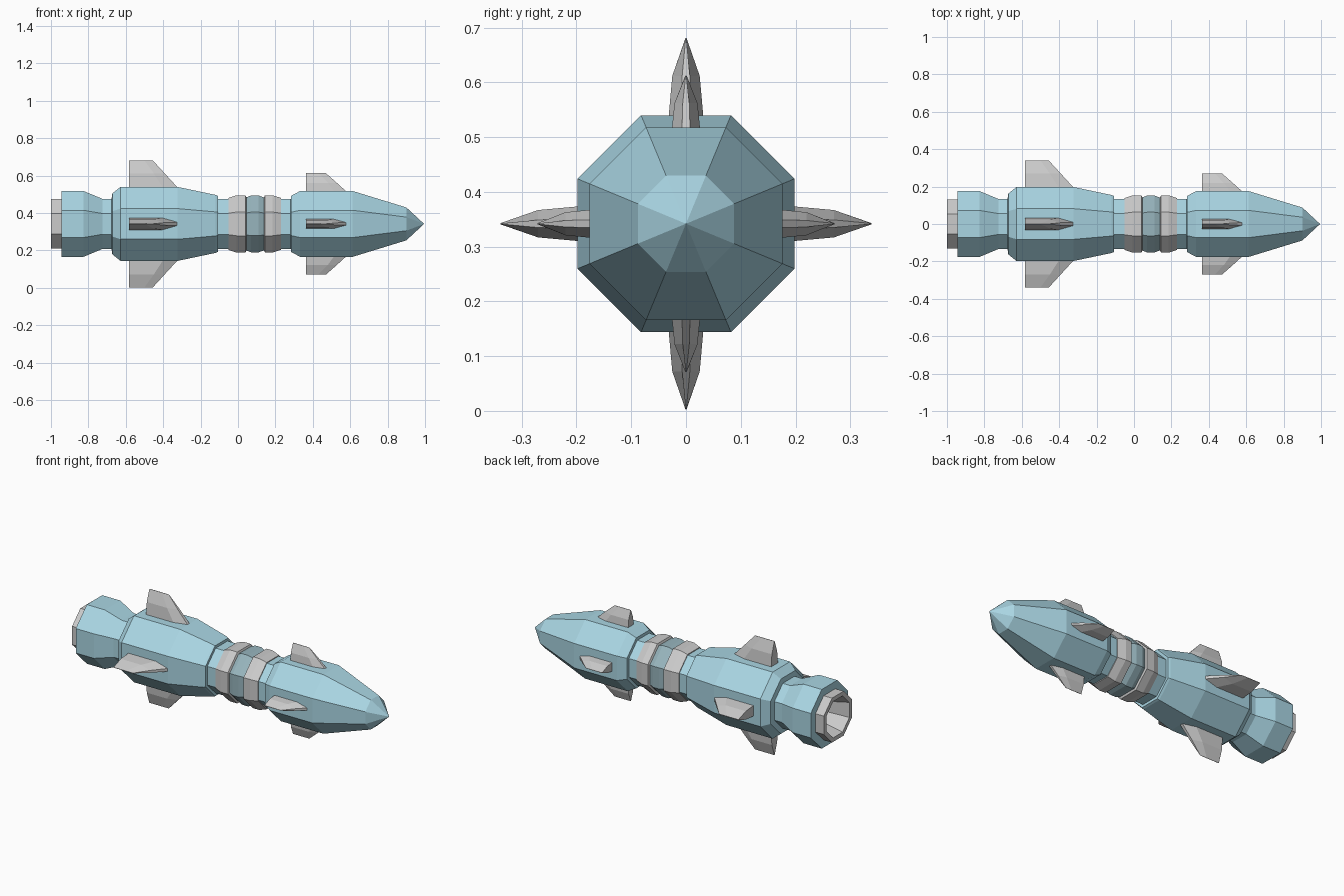
import bpy
from math import pi, cos, sin, tan
from mathutils import Matrix

if "Cube" in bpy.data.objects:
    bpy.data.objects.remove(bpy.data.objects["Cube"])

CZ = 0.342   # height of the long axis
SIDES = 8


def material(name, rgb):
    m = bpy.data.materials.new(name)
    m.diffuse_color = (*rgb, 1)
    m.use_nodes = True
    m.node_tree.nodes["Principled BSDF"].inputs["Base Color"].default_value = m.diffuse_color
    return m


BLUE = material("blue paint", (0.40, 0.67, 0.77))
TEAL = material("dark teal", (0.31, 0.46, 0.51))


def add_mesh(name, verts, faces, mat=None):
    me = bpy.data.meshes.new(name)
    me.from_pydata(verts, [], faces)
    me.update()
    ob = bpy.data.objects.new(name, me)
    bpy.context.collection.objects.link(ob)
    if mat:
        me.materials.append(mat)
    return ob


def hull(name, profile, mat=None):
    """Octagonal lathe along x; profile holds (x, flat-to-axis radius), rear to front."""
    verts, faces, rings = [], [], []
    for x, r in profile:
        start = len(verts)
        if r == 0:
            verts.append((x, 0, CZ))
            rings.append([start] * SIDES)
            continue
        for i in range(SIDES):
            a = 2 * pi * (i + 0.5) / SIDES
            R = r / cos(pi / SIDES)
            verts.append((x, R * cos(a), CZ + R * sin(a)))
        rings.append(list(range(start, start + SIDES)))
    for a, b in zip(rings, rings[1:]):
        for i in range(SIDES):
            j = (i + 1) % SIDES
            faces.append(tuple(dict.fromkeys((a[i], b[i], b[j], a[j])))[::-1])
    return add_mesh(name, verts, faces, mat)


def fin(name, x0, sections, turn):
    """Loft of blade sections (height, shoulder x, nose x, half thickness, nose half thickness)."""
    verts, faces = [], []
    for h, xs, xn, t, n in sections:
        verts += [(x0, -t, h), (xs, -t, h), (xn, -n, h),
                  (xn, n, h), (xs, t, h), (x0, t, h)]
    for k in range(len(sections) - 1):
        for i in range(6):
            j = (i + 1) % 6
            faces.append((6 * k + i, 6 * k + j, 6 * k + 6 + j, 6 * k + 6 + i))
    top = len(verts) - 6
    faces += [tuple(range(5, -1, -1)), tuple(range(top, top + 6))]
    ob = add_mesh(name, verts, faces)
    ob.data.transform(Matrix.Translation((0, 0, CZ)) @ Matrix.Rotation(turn, 4, 'X'))
    return ob


# Hollow exhaust nozzle
hull("nozzle", [(-0.82, 0), (-0.82, 0.06), (-1.0, 0.108), (-1.0, 0.132), (-0.93, 0.132)])

# Tail skirt, main body and neck
hull("rear_body", [(-0.945, 0.128), (-0.945, 0.176), (-0.826, 0.176), (-0.725, 0.134),
                   (-0.676, 0.134), (-0.672, 0.163), (-0.628, 0.198), (-0.324, 0.198),
                   (-0.12, 0.155), (-0.108, 0.15), (-0.108, 0.134), (-0.045, 0.134)], BLUE)

# Ribbed coupling
hull("rear_rib", [(-0.05, 0.11), (-0.05, 0.139), (-0.008, 0.153), (0.04, 0.153), (0.046, 0.14), (0.046, 0.11)])
hull("middle_rib", [(0.04, 0.14), (0.07, 0.152), (0.11, 0.152), (0.142, 0.14)], TEAL)
hull("front_rib", [(0.138, 0.11), (0.138, 0.14), (0.144, 0.153), (0.185, 0.153), (0.229, 0.139), (0.229, 0.11)])

# Front body and nose cone
hull("front_body", [(0.225, 0.134), (0.282, 0.134), (0.284, 0.15), (0.332, 0.176),
                    (0.613, 0.176), (0.90, 0.088), (0.995, 0)], BLUE)

# Four tail fins and four smaller front fins
for k in range(4):
    fin(f"tail_fin_{k + 1}", -0.583, [
        (0.17, -0.385, -0.300, 0.034, 0.010),
        (0.27, -0.45, -0.392, 0.025, 0.007),
        (0.339, -0.50, -0.455, 0.001, 0.0005)], k * pi / 2)
    fin(f"front_fin_{k + 1}", 0.363, [
        (0.15, 0.53, 0.605, 0.028, 0.008),
        (0.22, 0.48, 0.528, 0.021, 0.006),
        (0.271, 0.43, 0.470, 0.001, 0.0005)], k * pi / 2)
